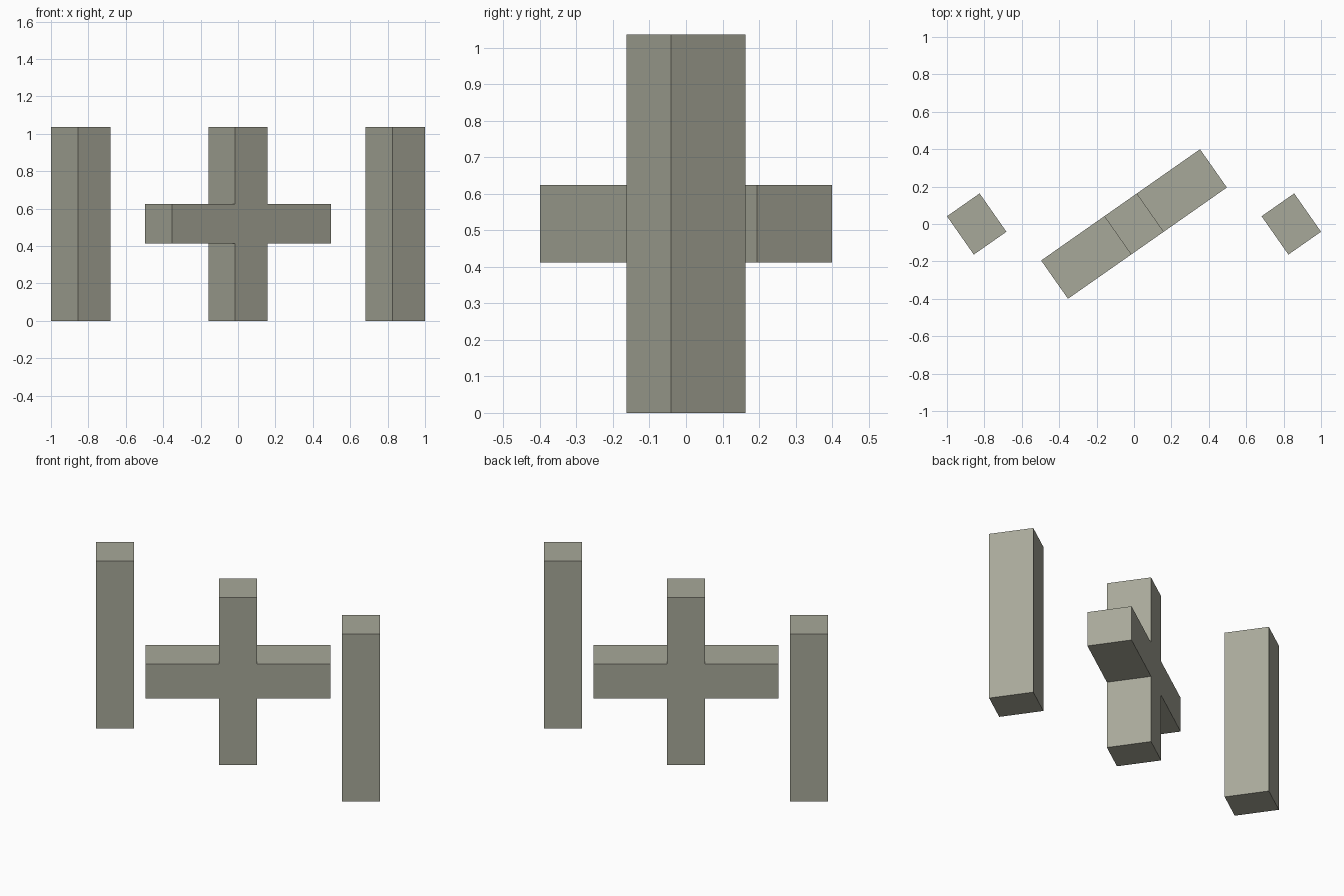
import bpy
import bmesh
import math

if "Cube" in bpy.data.objects:
    bpy.data.objects.remove(bpy.data.objects["Cube"], do_unlink=True)

HEIGHT = 1.037          # post height and crossbar length
WIDTH = 0.213           # bar width
DEPTH = 0.25            # bar thickness
YAW = math.radians(35)  # shared turn about the vertical
SPACING = 0.841         # side post offset

stone = bpy.data.materials.new("warm_grey")
stone.use_nodes = True
colour = (0.39, 0.395, 0.32, 1)
stone.diffuse_color = colour
stone.node_tree.nodes["Principled BSDF"].inputs["Base Color"].default_value = colour


def extruded(name, outline, x):
    """Extrude an upright (x, z) outline through the depth, then turn it."""
    bm = bmesh.new()
    face = bm.faces.new([bm.verts.new((px, -DEPTH / 2, pz)) for px, pz in outline])
    result = bmesh.ops.extrude_face_region(bm, geom=[face], use_keep_orig=True)
    moved = [v for v in result["geom"] if isinstance(v, bmesh.types.BMVert)]
    bmesh.ops.translate(bm, verts=moved, vec=(0, DEPTH, 0))
    bmesh.ops.recalc_face_normals(bm, faces=bm.faces)
    mesh = bpy.data.meshes.new(name)
    bm.to_mesh(mesh)
    bm.free()
    mesh.materials.append(stone)
    obj = bpy.data.objects.new(name, mesh)
    obj.location.x = x
    obj.rotation_euler.z = YAW
    bpy.context.collection.objects.link(obj)
    return obj


# Side posts
w, h = WIDTH / 2, HEIGHT / 2
post = [(-w, 0), (w, 0), (w, HEIGHT), (-w, HEIGHT)]
for name, side in (("left_post", 1), ("right_post", -1)):
    extruded(name, post, side * SPACING)

# Central cross, one solid piece
quarter = [(w, -h), (w, -w), (h, -w)]
cross = []
for turn in range(4):
    c, s = ((1, 0), (0, 1), (-1, 0), (0, -1))[turn]
    cross += [(c * px - s * pz, s * px + c * pz + h) for px, pz in quarter]
extruded("central_cross", cross, 0)
